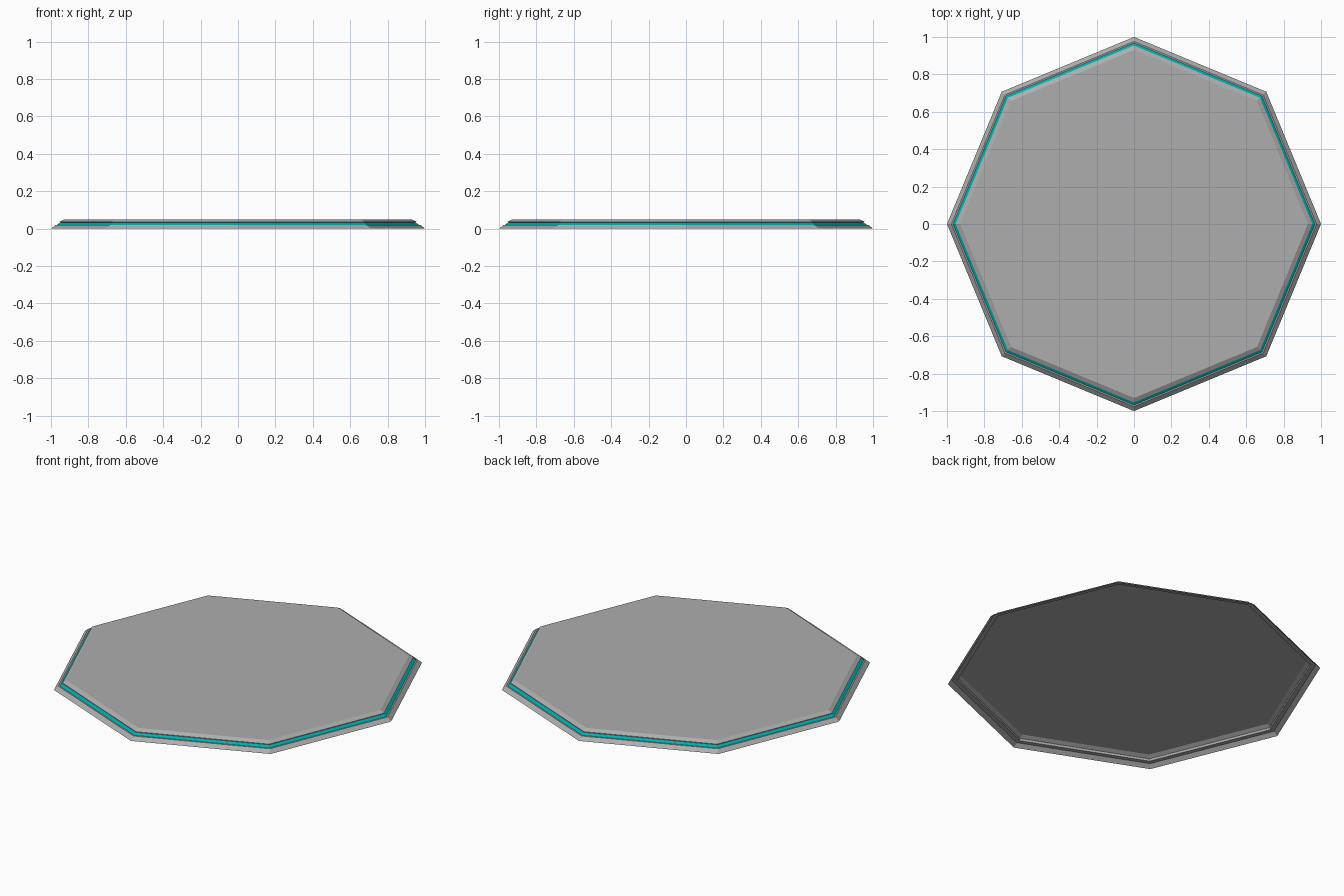
import bpy, bmesh, math

if "Cube" in bpy.data.objects:
    bpy.data.objects.remove(bpy.data.objects["Cube"])

SIDES = 8

def material(name, color):
    mat = bpy.data.materials.new(name)
    mat.diffuse_color = color
    mat.use_nodes = True
    mat.node_tree.nodes["Principled BSDF"].inputs["Base Color"].default_value = mat.diffuse_color
    return mat

def lathe(name, profile, mat, cap_top=False):
    """Octagonal open shell from (radius, z) profile points."""
    bm = bmesh.new()
    rings = []
    for r, z in profile:
        rings.append([bm.verts.new((r * math.cos(i * math.tau / SIDES),
                                    r * math.sin(i * math.tau / SIDES), z))
                      for i in range(SIDES)])
    for a, b in zip(rings, rings[1:]):
        for i in range(SIDES):
            j = (i + 1) % SIDES
            bm.faces.new((a[i], a[j], b[j], b[i]))
    if cap_top:
        bm.faces.new(rings[-1])
    mesh = bpy.data.meshes.new(name)
    bm.to_mesh(mesh)
    bm.free()
    mesh.materials.append(mat)
    obj = bpy.data.objects.new(name, mesh)
    bpy.context.collection.objects.link(obj)
    return obj

grey = material("dark_grey", (0.42, 0.42, 0.42, 1.0))
teal = material("teal", (0.0, 0.42, 0.42, 1.0))

# Grey platform: sloped foot, ledge, recessed wall, bevelled top (open underneath)
lathe("platform", [(1.0, 0.0), (0.976, 0.02), (0.949, 0.02),
                   (0.949, 0.034), (0.954, 0.037), (0.93, 0.05)], grey, cap_top=True)

# Glowing sloped strip lying in the groove
lathe("light_strip", [(0.968, 0.0205), (0.951, 0.032)], teal)
